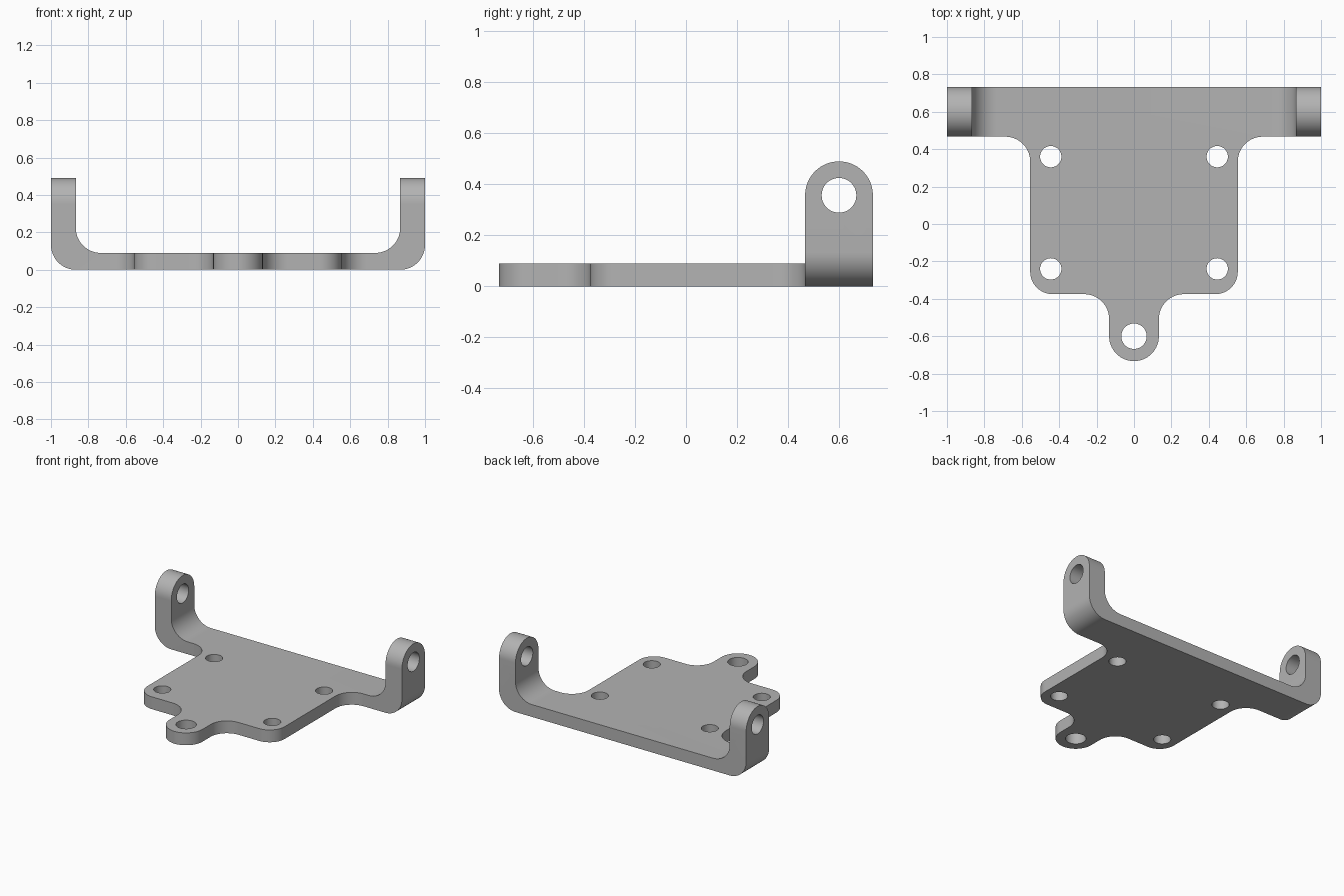
import bpy, bmesh, math
from mathutils import Vector, Matrix

if "Cube" in bpy.data.objects:
    bpy.data.objects.remove(bpy.data.objects["Cube"])

R = 0.133          # common fillet and lug radius
PLATE = 0.09       # plate thickness
EAR_Y, EAR_Z = 0.6, 0.357

grey = bpy.data.materials.new("plain grey")
grey.use_nodes = True
grey.diffuse_color = (0.45, 0.45, 0.45, 1)
grey.node_tree.nodes["Principled BSDF"].inputs["Base Color"].default_value = grey.diffuse_color


def fillet(corners, steps=14):
    """Round each (a, b, radius) corner of a closed outline."""
    out = []
    for i, (a, b, r) in enumerate(corners):
        p = Vector((a, b))
        if not r:
            out.append(p)
            continue
        u = (Vector(corners[i - 1][:2]) - p).normalized()
        v = (Vector(corners[(i + 1) % len(corners)][:2]) - p).normalized()
        # all corners are square, so the arc is a quarter circle
        c = p + (u + v) * r
        for k in range(steps + 1):
            t = k / steps * math.pi / 2
            out.append(c - v * r * math.cos(t) - u * r * math.sin(t))
    return out


def prism(name, outline, place, depth):
    """Extrude an outline along the vector depth."""
    bm = bmesh.new()
    face = bm.faces.new([bm.verts.new(place(*p)) for p in outline])
    ext = bmesh.ops.extrude_face_region(bm, geom=[face])
    verts = [g for g in ext["geom"] if isinstance(g, bmesh.types.BMVert)]
    bmesh.ops.translate(bm, verts=verts, vec=depth)
    bmesh.ops.recalc_face_normals(bm, faces=bm.faces)
    return link(name, bm)


def drill(radius, location, axis):
    bm = bmesh.new()
    turn = Matrix.Rotation(math.pi / 2, 4, "Y") if axis == "X" else Matrix()
    bmesh.ops.create_cone(bm, cap_ends=True, segments=48, radius1=radius, radius2=radius,
                          depth=3, matrix=Matrix.Translation(location) @ turn)
    return link("drill", bm)


def link(name, bm):
    me = bpy.data.meshes.new(name)
    bm.to_mesh(me)
    bm.free()
    me.materials.append(grey)
    ob = bpy.data.objects.new(name, me)
    bpy.context.collection.objects.link(ob)
    return ob


def combine(ob, tool, operation):
    mod = ob.modifiers.new("trim", "BOOLEAN")
    mod.operation, mod.object, mod.solver = operation, tool, "EXACT"
    bpy.ops.object.modifier_apply(modifier=mod.name)
    bpy.data.objects.remove(tool)


def mirrored(half):
    return half + [(-a, b, r) for a, b, r in reversed(half)]


# U-shaped section: floor with two upright ears
section = fillet(mirrored([(1, 0, R), (1, 0.6, 0), (1 - R, 0.6, 0), (1 - R, PLATE, R)]))
# The mirrored section has its floor edges in order: outer loop, then inner loop
right = [(1, 0, R), (1, 0.6, 0), (1 - R, 0.6, 0), (1 - R, PLATE, R)]
section = fillet(mirrored(right))
bracket = prism("mounting_bracket", section, lambda a, b: (a, -1, b), (0, 2, 0))
bpy.context.view_layer.objects.active = bracket
bracket.select_set(True)

# Plan outline: wide rear bar, square plate, rounded front tab
plan = fillet(mirrored([
    (R, -EAR_Y - R, R - 0.0002), (R, -0.375, R), (0.555, -0.375, 0.12),
    (0.555, EAR_Y - R, R), (1.2, EAR_Y - R, 0), (1.2, 1.2, 0)]))
combine(bracket, prism("plan", plan, lambda a, b: (a, b, -1), (0, 0, 2)), "INTERSECT")

# Side outline: rounded ear tops
side = fillet([
    (-1.2, -1, 0), (EAR_Y + R, -1, 0), (EAR_Y + R, EAR_Z + R, R - 0.0002),
    (EAR_Y - R, EAR_Z + R, R - 0.0002), (EAR_Y - R, 0.35, 0), (-1.2, 0.35, 0)])
combine(bracket, prism("side", side, lambda a, b: (-1.5, a, b), (3, 0, 0)), "INTERSECT")

# Holes: four in the plate, one in the tab, one through both ears
for x in (-0.445, 0.445):
    for y in (-0.24, 0.36):
        combine(bracket, drill(0.057, (x, y, 0), "Z"), "DIFFERENCE")
combine(bracket, drill(0.068, (0, -EAR_Y, 0), "Z"), "DIFFERENCE")
combine(bracket, drill(0.068, (0, EAR_Y, EAR_Z), "X"), "DIFFERENCE")

# Tidy seams and shade
bm = bmesh.new()
bm.from_mesh(bracket.data)
bmesh.ops.remove_doubles(bm, verts=bm.verts, dist=0.0001)
bm.to_mesh(bracket.data)
bm.free()
bpy.ops.object.shade_smooth_by_angle(angle=math.radians(30))
